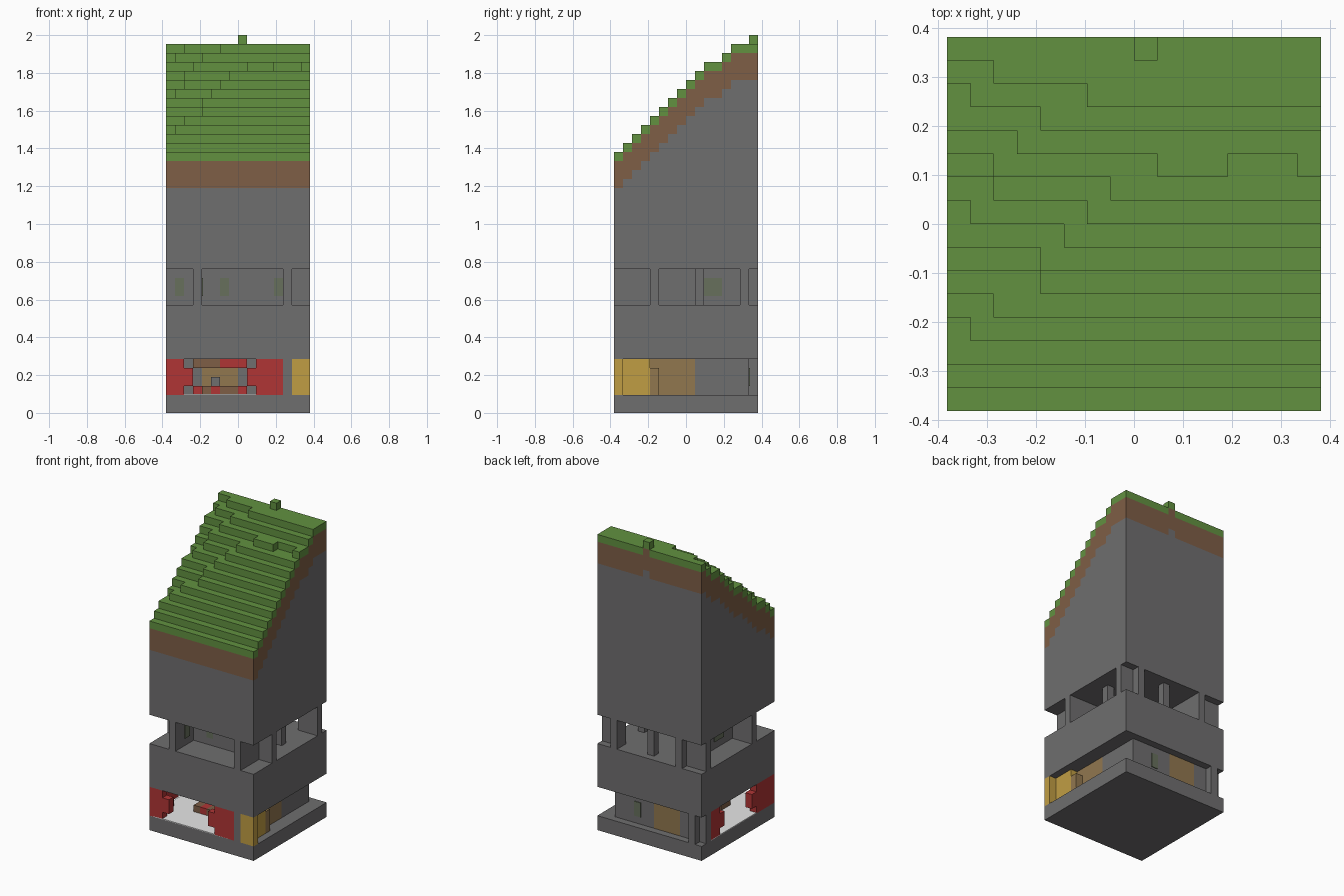
import bpy
import bmesh

cube = bpy.data.objects.get("Cube")
if cube:
    bpy.data.objects.remove(cube, do_unlink=True)

UNIT = 2 / 42   # edge of one block
SIZE = 16       # blocks along x and y


def material(name, rgb):
    lin = [((c / 255 + 0.055) / 1.055) ** 2.4 for c in rgb] + [1]
    m = bpy.data.materials.new(name)
    m.use_nodes = True
    m.diffuse_color = lin
    m.node_tree.nodes["Principled BSDF"].inputs["Base Color"].default_value = lin
    return m


stone = material("stone grey", (111, 110, 111))
dirt = material("dirt brown", (126, 94, 70))
grass = material("grass green", (98, 145, 64))
red = material("red", (176, 53, 53))
yellow = material("yellow", (192, 157, 68))
tan = material("tan wood", (145, 119, 79))
moss = material("moss", (103, 112, 92))
white = material("white", (250, 250, 250))


def blocks(name, mat, boxes):
    """One object from boxes (x0, x1, y0, y1, z0, z1) in block units."""
    bm = bmesh.new()
    for x0, x1, y0, y1, z0, z1 in boxes:
        verts = bmesh.ops.create_cube(bm, size=1)["verts"]
        for v in verts:
            x = x1 if v.co.x > 0 else x0
            y = y1 if v.co.y > 0 else y0
            z = z1 if v.co.z > 0 else z0
            v.co = ((x - SIZE / 2) * UNIT, (y - SIZE / 2) * UNIT, z * UNIT)
    mesh = bpy.data.meshes.new(name)
    bm.to_mesh(mesh)
    bm.free()
    mesh.materials.append(mat)
    obj = bpy.data.objects.new(name, mesh)
    bpy.context.collection.objects.link(obj)


# Hillside: each terrace is (end column, first row) pairs, lowest terrace first
E = SIZE
terraces = [
    [(E, 1)], [(E, 2)], [(1, 4), (E, 3)], [(2, 5), (E, 4)],
    [(4, 6), (E, 5)], [(4, 7), (E, 6)], [(1, 9), (5, 8), (E, 7)],
    [(2, 10), (6, 9), (E, 8)], [(2, 11), (7, 10), (E, 9)],
    [(3, 12), (9, 11), (12, 10), (15, 11), (E, 10)],
    [(1, 14), (4, 13), (E, 12)], [(2, 15), (6, 14), (E, 13)],
]


def height(i, j):
    h = 29
    for steps in terraces:
        h += j >= next(row for end, row in steps if i < end)
    return h + (i == 8 and j == 15)


turf, soil, rock = [], [], []
for j in range(SIZE):
    start = 0
    for i in range(1, SIZE + 1):
        h = height(start, j)
        if i == SIZE or height(i, j) != h:
            run = (start, i, j, j + 1)
            turf.append(run + (h - 1, h))
            soil.append(run + (h - 4, h - 1))
            rock.append(run + (16, h - 4))
            start = i
blocks("grass_terraces", grass, turf)
blocks("dirt_layer", dirt, soil)
blocks("rock_core", stone, rock)

# Solid floors
blocks("base_slab", stone, [(0, E, 0, E, 0, 2)])
blocks("middle_slab", stone, [(0, E, 0, E, 6, 12)])

# Upper storey: walls and posts
upper = [
    (3, 4, 0, E),       # long left wall
    (13, 14, 0, 5),     # front right wall
    (0, E, 4, 5),       # front cross wall
    (0, 4, 14, 15),     # back left wing
    (13, E, 14, 15),    # back right wing
    (13, 14, 14, E),    # back right post
    (13, 14, 9, 10),    # right middle post
    (8, 9, 14, 15),     # back middle post
]
blocks("upper_walls", stone, [b + (12, 16) for b in upper])

# Lower storey: walls with wooden panels
lower = [(13, 14, 0, 4), (13, 14, 9, 15), (8, 13, 14, 15),
         (0, 4, 14, 15), (1, 2, 15, E)]
blocks("lower_walls", stone, [b + (2, 6) for b in lower])
blocks("wood_panels", tan, [(13, 14, 4, 9, 2, 6), (4, 8, 14, 15, 2, 6),
                            (14, 15, 4, 5, 2, 5)])

# Moss patches on the walls
T = 0.1
patches = [(i, i + 1, 4 - T, 4, 13, 15) for i in (1, 6, 12)]
patches += [(4, 4 + T, 2, 3, 13, 15), (4, 4 + T, 10, 12, 13, 15),
            (3 - T, 3, 7, 9, 13, 15), (10, 11, 15, 15 + T, 3, 5)]
blocks("moss_patches", moss, patches)

# Red room: front and left walls, each with a notched window
front = [(0, 2, 2, 6), (2, 3, 3, 5), (9, 10, 3, 5), (10, 13, 2, 6)]
left = [(1, 4, 2, 6), (4, 5, 3, 5), (11, 12, 3, 5), (12, 14, 2, 6)]
blocks("red_front_wall", red, [(a, b, 0, 1, c, d) for a, b, c, d in front])
blocks("red_left_wall", red, [(0, 1, a, b, c, d) for a, b, c, d in left])
blocks("room_floor", white, [(0, 13, 0, 14, 2, 2 + T)])

# Loose blocks inside the red room
blocks("red_furniture", red, [(5, 6, 4, 8, 2, 3), (8, 9, 4, 8, 2, 3),
                              (6, 9, 4, 5, 5, 6), (3, 9, 8, 9, 2, 3)])
blocks("brown_furniture", dirt, [(4, 5, 4, 6, 2, 3), (6, 8, 4, 6, 2, 3),
                                 (3, 6, 4, 5, 5, 6)])
blocks("grey_stool", stone, [(5, 6, 6, 7, 3, 4)])

# Yellow corner
blocks("yellow_corner", yellow, [(14, E, 0, 1, 2, 6), (14, 15, 1, 4, 2, 6)])
